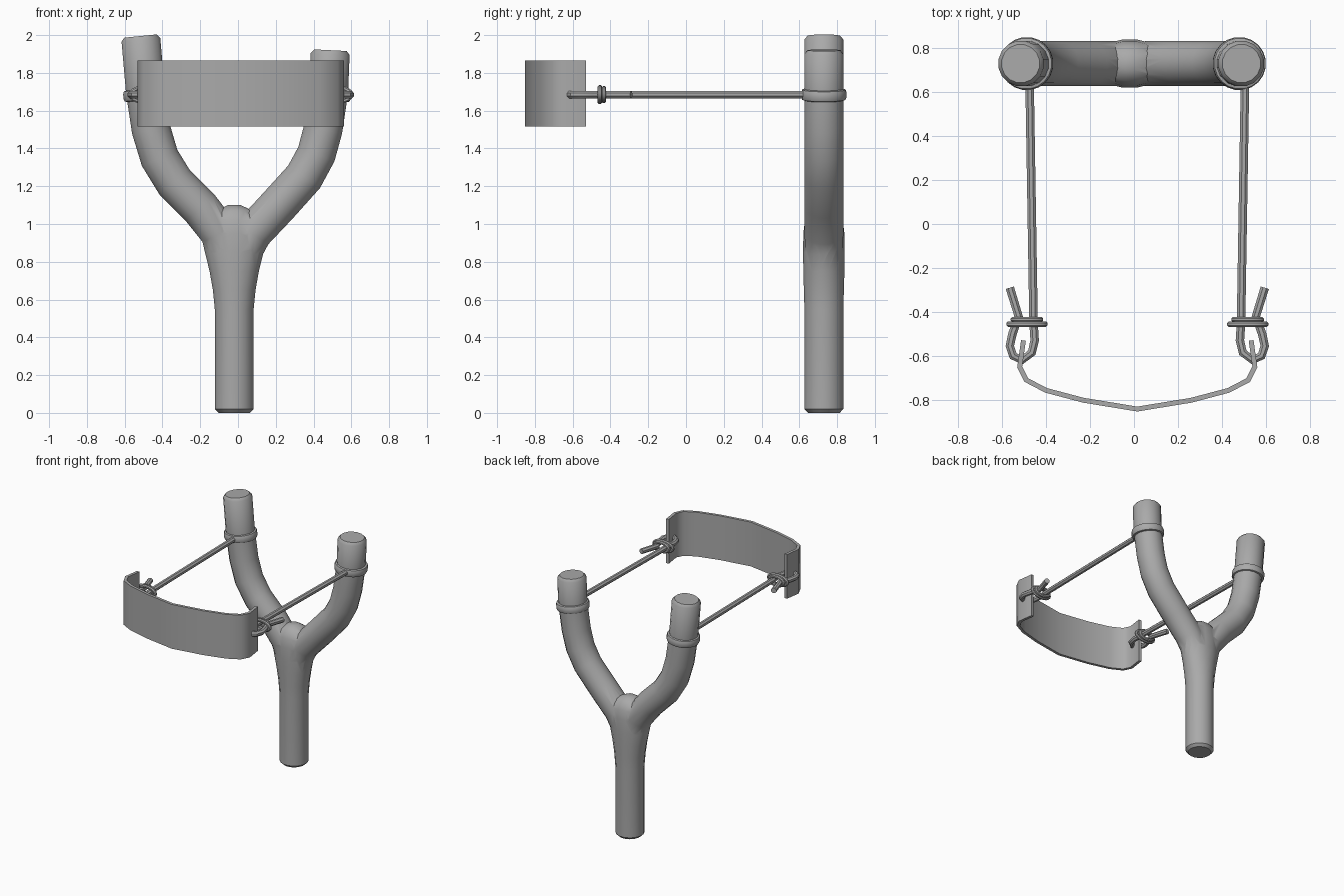
import bpy, bmesh, math
from mathutils import Vector

if "Cube" in bpy.data.objects:
    bpy.data.objects.remove(bpy.data.objects["Cube"])

grey = bpy.data.materials.new("plain grey")
grey.diffuse_color = (0.4, 0.4, 0.4, 1)
grey.use_nodes = True
grey.node_tree.nodes["Principled BSDF"].inputs["Base Color"].default_value = grey.diffuse_color
FORK_Y = 0.73      # depth of the fork plane
STRAP_Z = 1.685    # height of the bands and cords
MID_X = 0.015      # mirror line of the cords and pouch
Y, Z = Vector((0, 1, 0)), Vector((0, 0, 1))


def finish(bm, name):
    bmesh.ops.recalc_face_normals(bm, faces=bm.faces[:])
    mesh = bpy.data.meshes.new(name)
    bm.to_mesh(mesh)
    bm.free()
    mesh.materials.append(grey)
    ob = bpy.data.objects.new(name, mesh)
    bpy.context.collection.objects.link(ob)
    return ob


def tube(name, pts, radii, normal, sides=16, closed=False):
    """Sweep an ellipse along a planar path; radii are (in plane, along normal)."""
    bm = bmesh.new()
    pts = [Vector(p) for p in pts]
    n, rings = len(pts), []
    for i, p in enumerate(pts):
        if closed:
            t = pts[(i + 1) % n] - pts[i - 1]
        else:
            a = (p - pts[i - 1]).normalized() if i else Vector()
            b = (pts[i + 1] - p).normalized() if i < n - 1 else Vector()
            t = a + b
        side = normal.cross(t.normalized())
        ra, rb = radii[i]
        rings.append([bm.verts.new(p + side * ra * math.cos(w) + normal * rb * math.sin(w))
                      for w in (2 * math.pi * (k + 0.5) / sides for k in range(sides))])
    for i in range(n if closed else n - 1):
        r, s = rings[i], rings[(i + 1) % n]
        for k in range(sides):
            j = (k + 1) % sides
            bm.faces.new((r[k], r[j], s[j], s[k]))
    if not closed:
        bm.faces.new(rings[0])
        bm.faces.new(rings[-1])
    return finish(bm, name)


def apply_all(ob):
    bpy.context.view_layer.objects.active = ob
    for m in list(ob.modifiers):
        bpy.ops.object.modifier_apply(modifier=m.name)


# Handle: round grip swelling into the crotch (z, half width, half depth)
grip = [(0, .085, .085), (.02, .105, .105), (.55, .105, .105), (.65, .115, .108),
        (.75, .133, .111), (.85, .158, .112), (.95, .182, .111), (1.02, .165, .102),
        (1.07, .10, .08), (1.1, .035, .035)]
fork = tube("fork", [(-.02, FORK_Y, z) for z, a, b in grip],
            [(a, b) for z, a, b in grip], Y)

# Arms: bent branches fused to the handle
arms = {
    "left": [(-.05, .78), (-.095, .95), (-.2, 1.085), (-.335, 1.22), (-.415, 1.35),
             (-.46, 1.5), (-.49, 1.7), (-.514, 1.975), (-.516, 1.995)],
    "right": [(.0, .78), (.075, .95), (.215, 1.1), (.35, 1.25), (.415, 1.37),
              (.45, 1.5), (.48, 1.7), (.488, 1.9), (.489, 1.92)],
}
for side, path in arms.items():
    r = [.09] + [.105] * (len(path) - 2) + [.088]
    arm = tube(side + "_arm", [(x, FORK_Y, z) for x, z in path], [(a, a) for a in r], Y)
    m = fork.modifiers.new("union", "BOOLEAN")
    m.operation, m.solver, m.object = "UNION", "EXACT", arm
    apply_all(fork)
    bpy.data.objects.remove(arm)

# Bands wrapped around the arms
for side, x, lean in (("left", -.488, -.09), ("right", .479, .1)):
    steps = [(-.03, .104), (-.026, .116), (-.012, .121), (.012, .121), (.026, .116), (.03, .104)]
    tube(side + "_band", [(x + lean * d, FORK_Y, STRAP_Z + d) for d, _ in steps],
         [(r, r) for _, r in steps], Y, 20)

# Cords with a loop at the pouch, and two knot coils around each
cord = [(-.475, .64), (-.457, -.45), (-.452, -.53), (-.465, -.585), (-.51, -.62),
        (-.55, -.6), (-.565, -.555), (-.553, -.5), (-.525, -.42), (-.565, -.29)]
for side, sgn in (("left", 1), ("right", -1)):
    def mx(x):
        return x if sgn > 0 else 2 * MID_X - x
    tube(side + "_cord", [(mx(x), y, STRAP_Z) for x, y in cord],
         [(.021, .021)] * len(cord), Z, 8)
    for label, y, rx, rz in (("outer", -.456, .082, .038), ("inner", -.435, .062, .033)):
        ring = [(mx(-.487) + rx * math.cos(w), y, STRAP_Z + rz * math.sin(w))
                for w in (2 * math.pi * k / 20 for k in range(20))]
        tube(f"{side}_{label}_knot", ring, [(.013, .013)] * 20, Y, 8, True)

# Pouch: bent strip
half = [(-.503, -.53), (-.52, -.65), (-.49, -.71), (-.4, -.757), (-.23, -.802)]
strip = half + [(MID_X, -.842)] + [(2 * MID_X - x, y) for x, y in reversed(half)]
bm = bmesh.new()
cols = [[bm.verts.new((x, y, z)) for z in (1.515, 1.865)] for x, y in strip]
for a, b in zip(cols, cols[1:]):
    bm.faces.new((a[0], b[0], b[1], a[1]))
pouch = finish(bm, "pouch")
m = pouch.modifiers.new("thickness", "SOLIDIFY")
m.thickness, m.offset, m.use_even_offset = .022, 0, True
apply_all(pouch)

# Smooth shading with sharp rims kept
for ob in bpy.data.objects:
    ob.select_set(True)
bpy.context.view_layer.objects.active = fork
bpy.ops.object.shade_smooth_by_angle(angle=math.radians(40))
